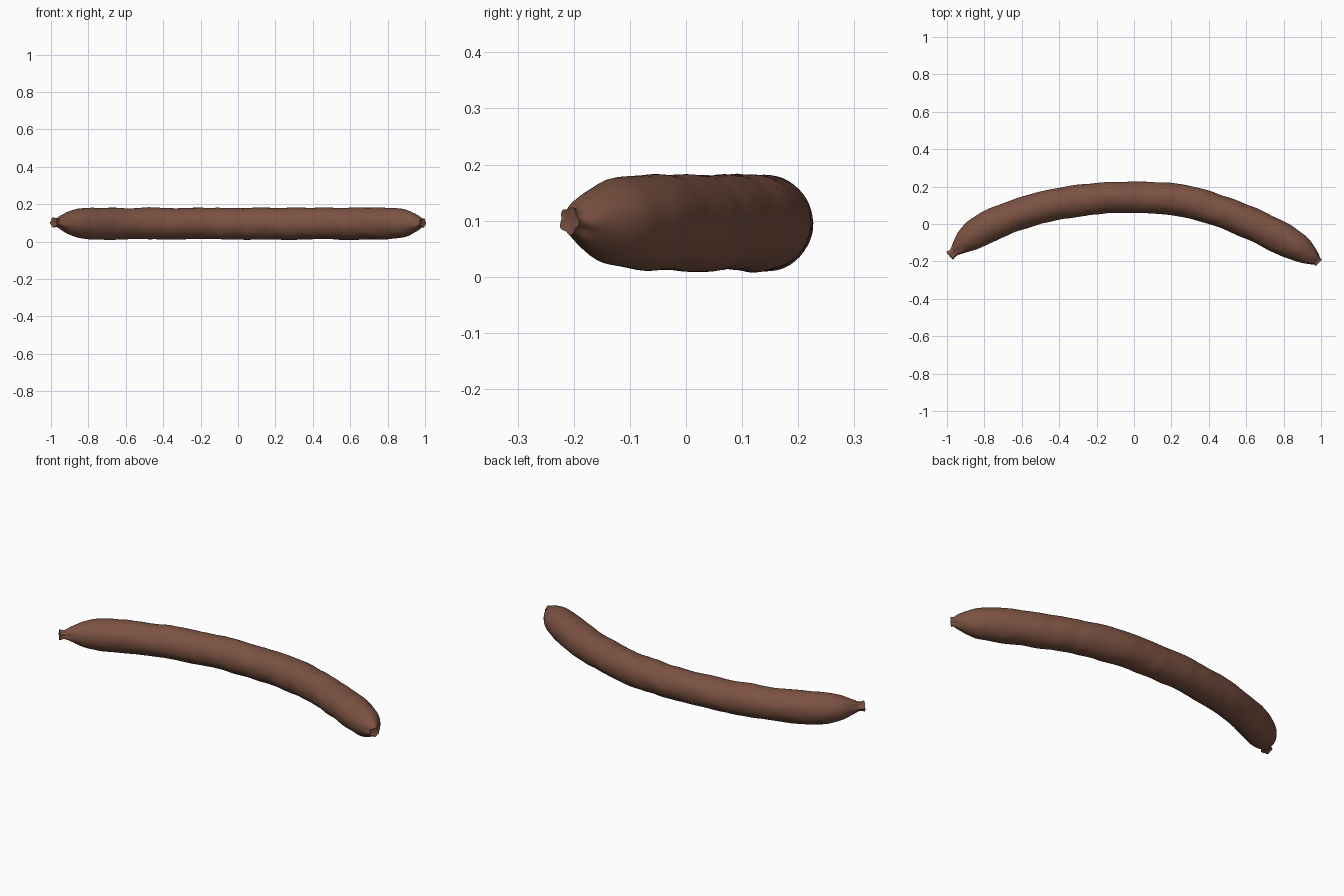
import bpy, bmesh, math
from mathutils import Vector, noise

if "Cube" in bpy.data.objects:
    bpy.data.objects.remove(bpy.data.objects["Cube"])

# Spine stations: x, y, z, radius
P = [(-0.985, -0.171, 0.103, 0.027), (-0.965, -0.153, 0.102, 0.022), (-0.935, -0.125, 0.102, 0.041),
     (-0.89, -0.085, 0.1, 0.067), (-0.82, -0.037, 0.097, 0.083), (-0.72, 0.012, 0.096, 0.085),
     (-0.585, 0.062, 0.096, 0.083), (-0.4, 0.109, 0.096, 0.085), (-0.2, 0.136, 0.096, 0.083),
     (0, 0.142, 0.096, 0.084), (0.24, 0.128, 0.096, 0.086), (0.46, 0.068, 0.096, 0.084),
     (0.65, -0.008, 0.096, 0.086), (0.79, -0.077, 0.097, 0.085), (0.875, -0.125, 0.098, 0.076),
     (0.925, -0.159, 0.1, 0.058), (0.962, -0.186, 0.1, 0.036), (0.98, -0.2, 0.1, 0.021),
     (0.988, -0.208, 0.1, 0.023)]


def spine(steps):
    """Smooth non-uniform Hermite path through the stations."""
    v = [Vector(p) for p in P]
    n = len(v)
    tan = []
    for i in range(n):
        a, b = v[max(i - 1, 0)], v[min(i + 1, n - 1)]
        d = (b.xyz - a.xyz).length
        tan.append((b - a) / d)
    out = []
    for i in range(n - 1):
        L = (v[i + 1].xyz - v[i].xyz).length
        k = max(3, int(L * steps))
        for j in range(k):
            t = j / k
            out.append(v[i] * (2*t**3 - 3*t**2 + 1) + tan[i] * L * (t**3 - 2*t**2 + t)
                       + v[i + 1] * (3*t**2 - 2*t**3) + tan[i + 1] * L * (t**3 - t**2))
    return out + [v[-1]]


# Sausage skin: swept tube with lumps and pinched, pleated tips
path = spine(75)
SIDES = 48
bm = bmesh.new()
rings = []
for i, p in enumerate(path):
    a, b = path[max(i - 1, 0)], path[min(i + 1, len(path) - 1)]
    d = (b.xyz - a.xyz).normalized()
    side = Vector((-d.y, d.x, 0)).normalized()
    up = d.cross(side) * -1
    if up.z < 0:
        up = -up
    c, r = p.xyz, p.w
    pinch = max(0.0, 1 - r / 0.05)
    ring = []
    for k in range(SIDES):
        ang = 2 * math.pi * k / SIDES
        n = side * math.cos(ang) + up * math.sin(ang)
        q = c + n * r
        lump = noise.noise(q * 9) * 0.0045 + noise.noise(q * 17 + Vector((3, 1, 7))) * 0.002
        fold = 1 + 0.22 * pinch * math.cos(5 * ang + 0.6)
        ring.append(bm.verts.new(c + n * (r * fold + lump * min(1, r / 0.08))))
    rings.append(ring)
for r0, r1 in zip(rings, rings[1:]):
    for k in range(SIDES):
        m = (k + 1) % SIDES
        bm.faces.new((r0[k], r0[m], r1[m], r1[k]))
# Dimpled end caps
for ring, p, s in ((rings[0], path[0], 1), (rings[-1], path[-1], -1)):
    mid = bm.verts.new(p.xyz + Vector((0.008 * s, 0, 0)))
    for k in range(SIDES):
        bm.faces.new((ring[k], ring[(k + 1) % SIDES], mid))
bmesh.ops.recalc_face_normals(bm, faces=bm.faces)
me = bpy.data.meshes.new("sausage")
bm.to_mesh(me)
bm.free()
ob = bpy.data.objects.new("sausage", me)
bpy.context.collection.objects.link(ob)

mat = bpy.data.materials.new("sausage brown")
mat.diffuse_color = (0.2, 0.085, 0.055, 1)
mat.use_nodes = True
mat.node_tree.nodes["Principled BSDF"].inputs["Base Color"].default_value = mat.diffuse_color
me.materials.append(mat)

bpy.context.view_layer.objects.active = ob
ob.select_set(True)
bpy.ops.object.shade_smooth_by_angle(angle=math.radians(50))
